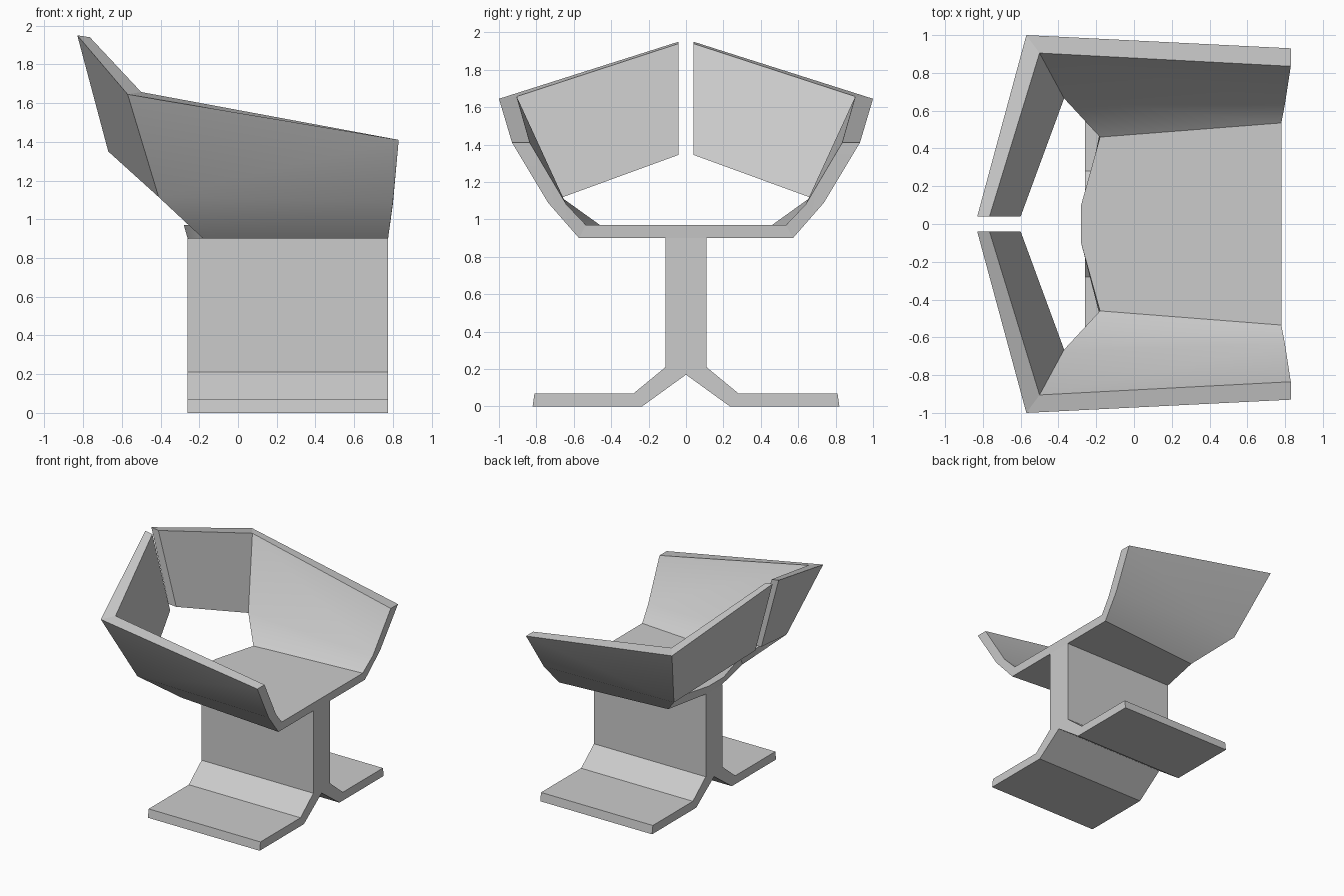
import bpy
import bmesh
import math

cube = bpy.data.objects.get("Cube")
if cube:
    bpy.data.objects.remove(cube, do_unlink=True)

grey = bpy.data.materials.new("plain grey")
grey.use_nodes = True
grey.diffuse_color = (0.6, 0.6, 0.6, 1)
grey.node_tree.nodes["Principled BSDF"].inputs["Base Color"].default_value = (0.6, 0.6, 0.6, 1)


def finish(name, bm, mirror=False):
    """Turn a bmesh into a named, shaded object."""
    bmesh.ops.recalc_face_normals(bm, faces=bm.faces)
    mesh = bpy.data.meshes.new(name)
    bm.to_mesh(mesh)
    bm.free()
    mesh.materials.append(grey)
    obj = bpy.data.objects.new(name, mesh)
    bpy.context.collection.objects.link(obj)
    bpy.ops.object.select_all(action="DESELECT")
    obj.select_set(True)
    bpy.context.view_layer.objects.active = obj
    bpy.ops.object.shade_smooth_by_angle(angle=math.radians(30))
    if mirror:
        mod = obj.modifiers.new("Mirror", "MIRROR")
        mod.use_axis = (False, True, False)
        mod.use_mirror_merge = False
    return obj


def loft(name, sections, mirror=False):
    """Skin closed sections of equal point count and cap both ends."""
    bm = bmesh.new()
    rings = [[bm.verts.new(p) for p in s] for s in sections]
    n = len(rings[0])
    for a, b in zip(rings, rings[1:]):
        for i in range(n):
            j = (i + 1) % n
            bm.faces.new((a[i], a[j], b[j], b[i]))
    bm.faces.new(rings[0])
    bm.faces.new(rings[-1])
    return finish(name, bm, mirror)


# Pedestal: one profile for the feet and stem, run from end to end
half = [(0.235, 0), (0.82, 0), (0.81, 0.07), (0.28, 0.07), (0.11, 0.21), (0.11, 0.9)]
profile = [(0, 0.17)] + half + [(-y, z) for y, z in reversed(half)]
loft("pedestal", [[(x, y, z) for y, z in profile] for x in (-0.26, 0.775)])

# Seat: flat plate with a tapered rear edge
right_half = [
    [(0.78, 0.535, 0.97), (-0.18, 0.46, 0.97), (-0.18, 0.49, 0.9), (0.775, 0.572, 0.9)],
    [(0.78, 0.1, 0.97), (-0.28, 0.1, 0.97), (-0.26, 0.1, 0.9), (0.775, 0.1, 0.9)],
]
left_half = [[(x, -y, z) for x, y, z in s] for s in reversed(right_half)]
loft("seat", right_half + left_half)

# Side wings: each section runs inner front, inner back, outer back, outer front
loft("side_wing", [
    right_half[0],
    [(0.80, 0.64, 1.08), (-0.37, 0.665, 1.117), (-0.41, 0.745, 1.115), (0.80, 0.738, 1.09)],
    [(0.83, 0.835, 1.41), (-0.50, 0.905, 1.657), (-0.57, 1.0, 1.645), (0.83, 0.93, 1.41)],
], mirror=True)

# Back panels: slanted slabs with a narrow gap between them
loft("back_panel", [
    [(-0.50, 0.905, 1.657), (-0.57, 1.0, 1.645), (-0.41, 0.745, 1.115), (-0.37, 0.665, 1.117)],
    [(-0.765, 0.04, 1.94), (-0.83, 0.04, 1.95), (-0.67, 0.04, 1.35), (-0.60, 0.04, 1.345)],
], mirror=True)
